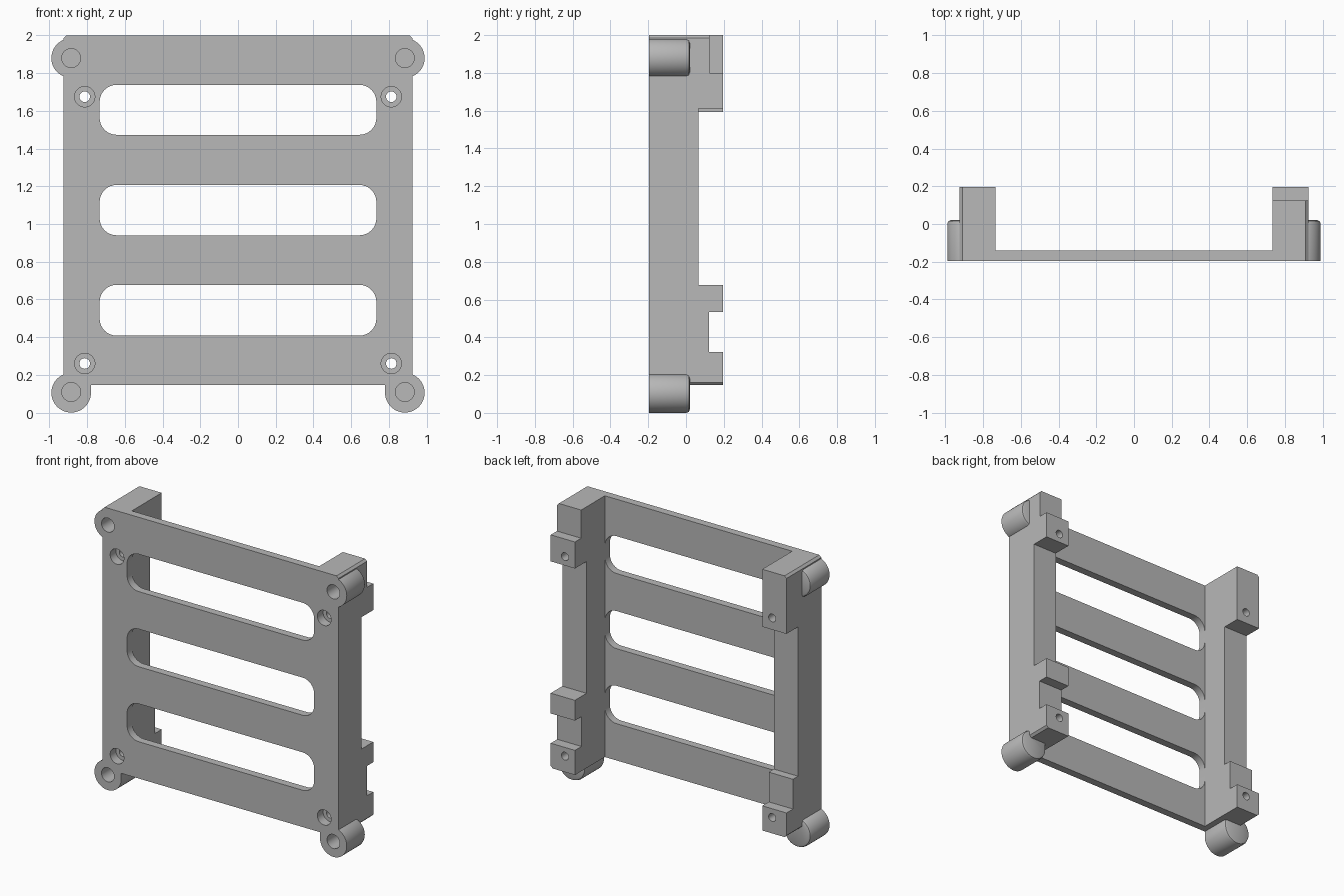
import bpy, bmesh, math
from mathutils import Vector

if "Cube" in bpy.data.objects:
    bpy.data.objects.remove(bpy.data.objects["Cube"])

grey = bpy.data.materials.new("plain grey")
grey.diffuse_color = (0.48, 0.48, 0.48, 1)
grey.use_nodes = True
grey.node_tree.nodes["Principled BSDF"].inputs["Base Color"].default_value = grey.diffuse_color

FRONT, BACK = -0.195, 0.195


def prism(name, pts, axis, a, b, edit=None):
    """Extrude a 2D outline along x (outline is y,z) or along y (outline is x,z)."""
    bm = bmesh.new()
    place = (lambda p: (a, p[0], p[1])) if axis == 'x' else (lambda p: (p[0], a, p[1]))
    face = bm.faces.new([bm.verts.new(place(p)) for p in pts])
    new = bmesh.ops.extrude_face_region(bm, geom=[face])["geom"]
    shift = Vector((b - a, 0, 0)) if axis == 'x' else Vector((0, b - a, 0))
    bmesh.ops.translate(bm, vec=shift, verts=[g for g in new if isinstance(g, bmesh.types.BMVert)])
    bmesh.ops.recalc_face_normals(bm, faces=bm.faces)
    if edit:
        edit(bm)
        bmesh.ops.recalc_face_normals(bm, faces=bm.faces)
    me = bpy.data.meshes.new(name)
    bm.to_mesh(me)
    bm.free()
    me.materials.append(grey)
    ob = bpy.data.objects.new(name, me)
    bpy.context.collection.objects.link(ob)
    return ob


def arc(cx, cz, r, a0, a1, n):
    return [(cx + r * math.cos(math.radians(a0 + (a1 - a0) * i / n)),
             cz + r * math.sin(math.radians(a0 + (a1 - a0) * i / n))) for i in range(n + 1)]


def circle(cx, cz, r, n=32):
    return arc(cx, cz, r, 0, 360, n)[:-1]


def combine(target, other, op):
    bpy.context.view_layer.objects.active = target
    m = target.modifiers.new(op, 'BOOLEAN')
    m.operation, m.solver, m.object = op, 'EXACT', other
    bpy.ops.object.modifier_apply(modifier=m.name)
    bpy.data.objects.remove(other, do_unlink=True)


def trim_corners(s):
    """Small chamfers on the outer top and bottom edges of a rail."""
    def edit(bm):
        for z, d in ((1.985, 1), (0.162, -1)):
            bmesh.ops.bisect_plane(bm, geom=bm.verts[:] + bm.edges[:] + bm.faces[:],
                                   plane_co=(s * 0.925, 0, z), plane_no=(s, 0, d), clear_outer=True)
            bmesh.ops.holes_fill(bm, edges=[e for e in bm.edges if e.is_boundary])
    return edit


def round_back(bm):
    """Soften the rear rim of a boss."""
    rim = [e for e in bm.edges if all(v.co.y > 0 for v in e.verts)]
    bmesh.ops.bevel(bm, geom=rim, offset=0.018, segments=2, profile=0.5, affect='EDGES')


# Front plate
frame = prism("frame", [(-0.8, 0.147), (0.8, 0.147), (0.8, 2), (-0.8, 2)], 'y', FRONT, -0.14)

# Side rails with their stepped rear mounting blocks
foot = [(FRONT, 0.147), (BACK, 0.147), (BACK, 0.322), (0.122, 0.322)]
right = foot + [(0.122, 0.533), (BACK, 0.533), (BACK, 0.677), (0.065, 0.677), (0.065, 1.612),
                (BACK, 1.612), (BACK, 1.8), (0.125, 1.8), (0.125, 2), (FRONT, 2)]
left = foot + [(0.122, 0.533), (0.065, 0.533), (0.065, 1.592), (BACK, 1.592), (BACK, 2), (FRONT, 2)]
for s, outline in ((1, right), (-1, left)):
    combine(frame, prism("rail", outline, 'x', s * 0.735, s * 0.925, trim_corners(s)), 'UNION')

# Corner bosses; the lower pair has a squared inner shoulder
R, CX, LOW, HIGH = 0.105, 0.885, 0.105, 1.88
for s in (1, -1):
    shoulder = arc(CX, LOW, R, 180, 450, 36) + [(CX - R, LOW + R)]
    for outline in ([(s * x, z) for x, z in shoulder], circle(s * CX, HIGH, R, 48)):
        combine(frame, prism("boss", outline, 'y', FRONT, 0.02, round_back), 'UNION')

# Ventilation slots
for z0, z1 in ((0.408, 0.677), (0.94, 1.207), (1.473, 1.738)):
    x, r = 0.734, 0.09
    slot = (arc(x - r, z1 - r, r, 0, 90, 8) + arc(r - x, z1 - r, r, 90, 180, 8)
            + arc(r - x, z0 + r, r, 180, 270, 8) + arc(x - r, z0 + r, r, 270, 360, 8))
    combine(frame, prism("slot_cutter", slot, 'y', -0.3, -0.12), 'DIFFERENCE')

# Blind boss holes and counterbored screw holes
for s in (1, -1):
    for z in (LOW + 0.004, HIGH):
        combine(frame, prism("hole_cutter", circle(s * CX, z, 0.05), 'y', -0.3, -0.07), 'DIFFERENCE')
    for z in (0.26, 1.675):
        combine(frame, prism("bore_cutter", circle(s * 0.813, z, 0.054), 'y', -0.3, -0.13), 'DIFFERENCE')
        combine(frame, prism("screw_cutter", circle(s * 0.813, z, 0.028, 24), 'y', -0.3, 0.3), 'DIFFERENCE')

# Smooth the round parts only
bpy.ops.object.select_all(action='DESELECT')
frame.select_set(True)
bpy.context.view_layer.objects.active = frame
bpy.ops.object.shade_smooth_by_angle(angle=math.radians(25))
